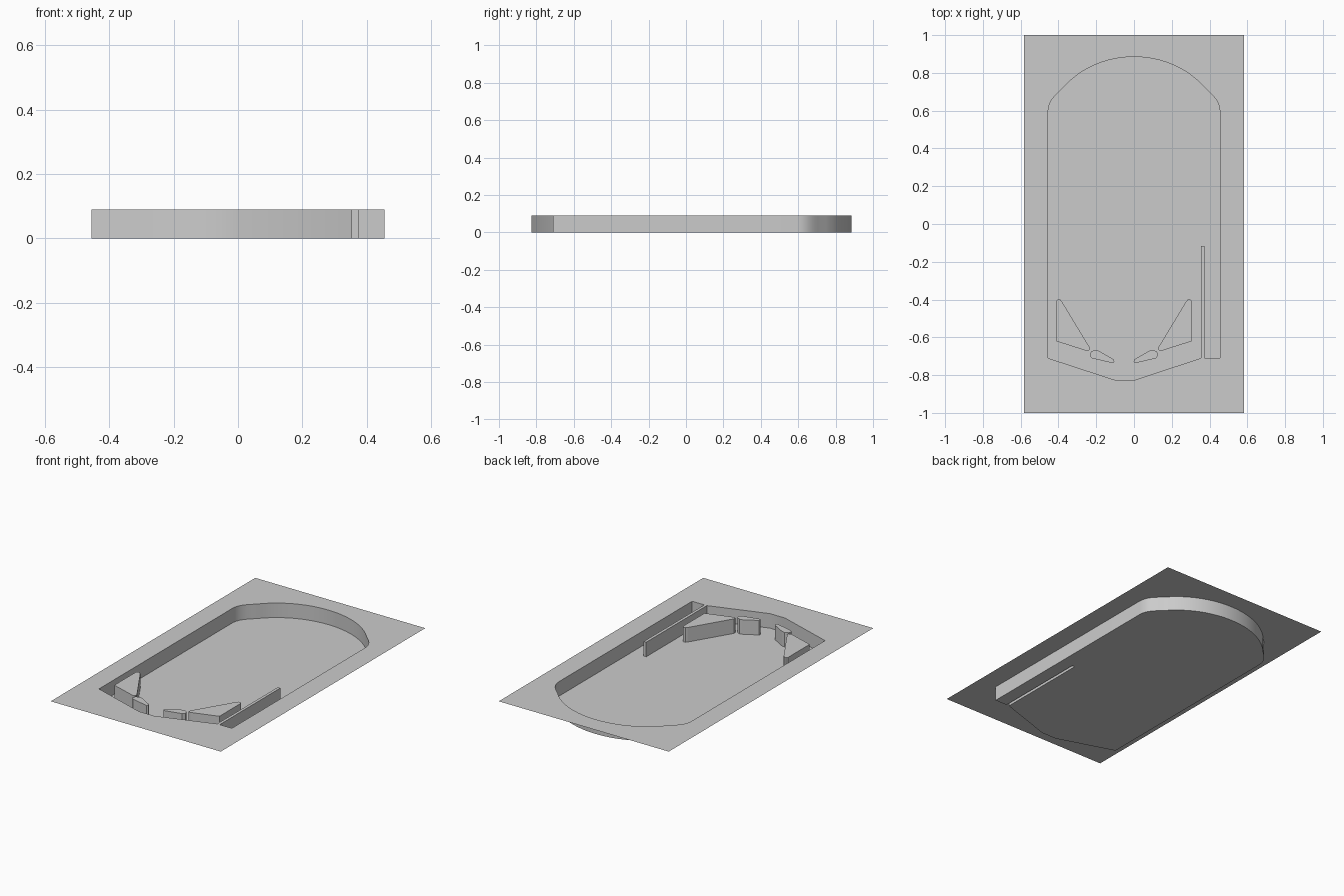
import bpy, bmesh
from mathutils import Vector

if "Cube" in bpy.data.objects:
    bpy.data.objects.remove(bpy.data.objects["Cube"])

H = 0.09        # height of the top sheet above the playfield
AXIS = -0.053   # mirror axis of the lower playfield (lane sits on the right)


def bezier(p0, p1, p2, p3, n):
    out = []
    for i in range(n):
        t = i / n
        u = 1 - t
        out.append(tuple(u**3 * a + 3 * u * u * t * b + 3 * u * t * t * c + t**3 * d
                         for a, b, c, d in zip(p0, p1, p2, p3)))
    return out


def finish(bm, name, recalc=False):
    if recalc:
        bmesh.ops.recalc_face_normals(bm, faces=bm.faces)
    me = bpy.data.meshes.new(name)
    bm.to_mesh(me)
    bm.free()
    ob = bpy.data.objects.new(name, me)
    bpy.context.collection.objects.link(ob)
    return ob


def loop_edges(bm, pts, z):
    vs = [bm.verts.new((x, y, z)) for x, y in pts]
    return vs, [bm.edges.new((vs[i], vs[(i + 1) % len(vs)])) for i in range(len(vs))]


def prism(name, pts, z0, z1):
    bm = bmesh.new()
    face = bm.faces.new([bm.verts.new((x, y, z0)) for x, y in pts])
    ext = bmesh.ops.extrude_face_region(bm, geom=[face], use_keep_orig=True)
    bmesh.ops.translate(bm, vec=(0, 0, z1 - z0),
                        verts=[v for v in ext["geom"] if isinstance(v, bmesh.types.BMVert)])
    return finish(bm, name, True)


# playfield outline, counter-clockwise: right wall, arch, left wall, drain, lane divider
quarter = (bezier((.455, .59), (.455, .65), (.42, .68), (.376, .72), 8)
           + bezier((.376, .72), (.28, .83), (.14, .885), (0, .885), 12))
arch = quarter + [(0, .885)] + [(-x, y) for x, y in reversed(quarter)]
outline = arch + [(-.455, -.71), (-.10, -.826), (.003, -.826), (.354, -.71),
                  (.354, -.116), (.372, -.116), (.372, -.71), (.455, -.71)]

# top sheet with the playfield opening, and the walls dropping from it to the floor
bm = bmesh.new()
rim, rim_edges = loop_edges(bm, outline, H)
_, border = loop_edges(bm, [(-.582, -1), (.582, -1), (.582, 1), (-.582, 1)], H)
bmesh.ops.triangle_fill(bm, edges=rim_edges + border, use_beauty=True,
                        use_dissolve=False, normal=Vector((0, 0, 1)))
for f in bm.faces:
    f.normal_update()
    if f.normal.z < 0:
        f.normal_flip()
low = [bm.verts.new((v.co.x, v.co.y, 0)) for v in rim]
for i in range(len(rim)):
    j = (i + 1) % len(rim)
    wall = bm.faces.new((rim[i], rim[j], low[j], low[i]))
    wall.smooth = i < len(arch) - 1
# playfield floor
bm.faces.new(low)
table = finish(bm, "table_body")
bpy.context.view_layer.objects.active = table
table.select_set(True)
bpy.ops.object.shade_smooth_by_angle(angle=0.5)

# slingshot bumpers and flippers, mirrored about the lower playfield axis
slingshot = [(-.413, -.62), (-.413, -.41), (-.405, -.40), (-.391, -.40), (-.382, -.41),
             (-.235, -.653), (-.236, -.668), (-.25, -.672)]
flipper = [(-.234, -.697), (-.228, -.677), (-.208, -.667), (-.188, -.671),
           (-.107, -.717), (-.104, -.728), (-.112, -.737), (-.222, -.711)]
for part, pts in (("slingshot", slingshot), ("flipper", flipper)):
    prism(part + "_left", pts, 0, H)
    prism(part + "_right", [(2 * AXIS - x, y) for x, y in pts], 0, H)
